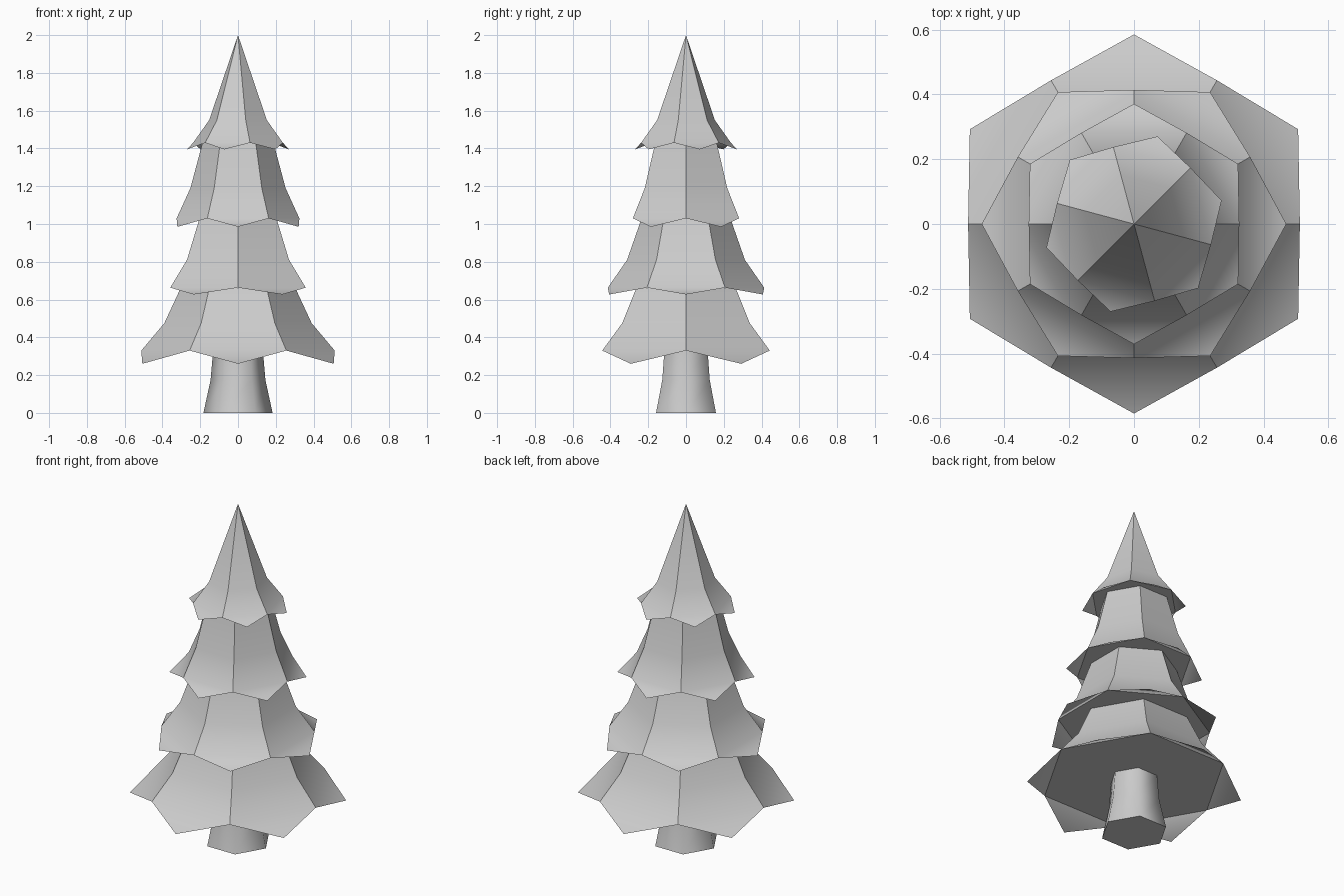
import bpy, bmesh
from math import cos, sin, radians

if "Cube" in bpy.data.objects:
    bpy.data.objects.remove(bpy.data.objects["Cube"])


def point(radius, angle, z):
    return (radius * cos(radians(angle)), radius * sin(radians(angle)), z)


def finish(bm, name):
    mesh = bpy.data.meshes.new(name)
    bm.to_mesh(mesh)
    bm.free()
    obj = bpy.data.objects.new(name, mesh)
    bpy.context.collection.objects.link(obj)


def sharpen(bm, a, b):
    bm.edges.get((a, b)).smooth = False


def hex_rings(bm, profile, start):
    # rings of six corners; radius 0 gives one apex vertex
    rings = []
    for r, z in profile:
        if r == 0:
            rings.append([bm.verts.new((0, 0, z))] * 6)
        else:
            rings.append([bm.verts.new(point(r, start + 60 * i, z)) for i in range(6)])
    for low, high in zip(rings, rings[1:]):
        for i in range(6):
            j = (i + 1) % 6
            corners = [low[i], low[j], high[j], high[i]]
            bm.faces.new(list(dict.fromkeys(corners))).smooth = True
    return rings


def branch_tier(name, profile, start, tip_r, tip_z):
    bm = bmesh.new()
    rings = hex_rings(bm, profile, start)
    # crisp ridges between the six sides
    for low, high in zip(rings, rings[1:]):
        for a, b in zip(low, high):
            sharpen(bm, a, b)
    # thin triangular flap hanging below each side
    for i in range(6):
        tip = bm.verts.new(point(tip_r, start + 60 * i + 30, tip_z))
        bm.faces.new([rings[0][i], tip, rings[0][(i + 1) % 6]]).smooth = True
    # flat underside
    r, z = profile[0]
    under = [bm.verts.new(point(r, start - 60 * i, z)) for i in range(6)]
    bm.faces.new(under)
    finish(bm, name)


# trunk: flared six-sided post, smooth around
bm = bmesh.new()
trunk = hex_rings(bm, [(0.183, 0), (0.145, 0.175), (0.132, 0.33)], 0)
bm.faces.new(trunk[0][::-1])
for i in range(6):
    sharpen(bm, trunk[0][i], trunk[0][i - 1])
finish(bm, "trunk")

# foliage, bottom to top
branch_tier("bottom_branches", [(0.512, 0.33), (0.39, 0.475), (0.304, 0.66)], 0, 0.585, 0.26)
branch_tier("lower_middle_branches", [(0.414, 0.663), (0.312, 0.81), (0.235, 1.03)], 30, 0.47, 0.627)
branch_tier("upper_middle_branches", [(0.325, 1.03), (0.252, 1.19), (0.188, 1.43)], 0, 0.371, 0.985)
branch_tier("treetop", [(0.246, 1.43), (0.158, 1.55), (0, 2.0)], 45, 0.28, 1.395)
